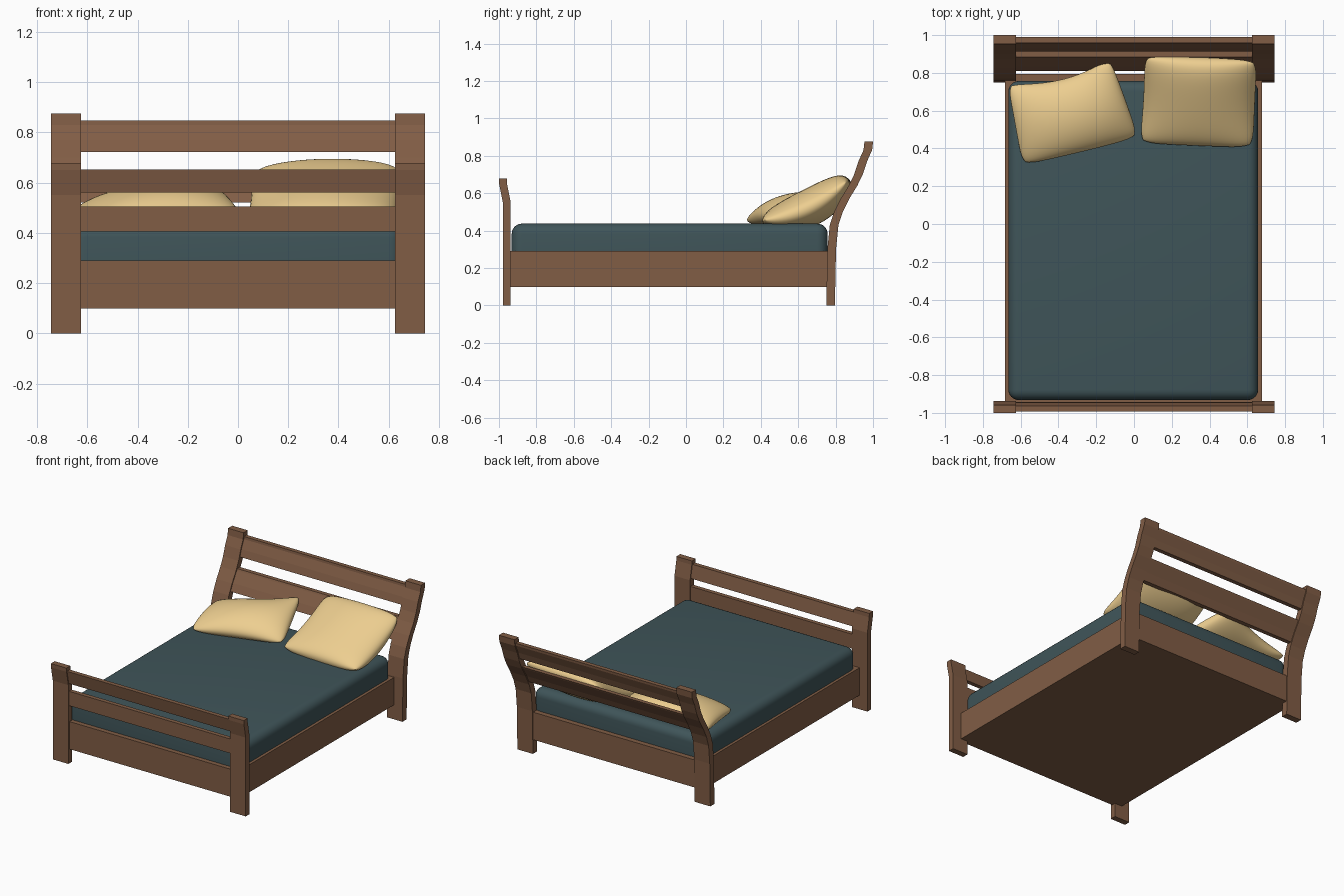
import bpy, bmesh, math
from mathutils import Vector

if "Cube" in bpy.data.objects:
    bpy.data.objects.remove(bpy.data.objects["Cube"])


def material(name, rgb):
    m = bpy.data.materials.new(name)
    m.diffuse_color = (*rgb, 1)
    m.use_nodes = True
    m.node_tree.nodes["Principled BSDF"].inputs["Base Color"].default_value = m.diffuse_color
    return m


WOOD = material("wood", (0.22, 0.11, 0.06))
TEAL = material("mattress_cloth", (0.05, 0.09, 0.10))
CREAM = material("pillow_cloth", (0.85, 0.62, 0.28))


def finish(name, bm, mat, smooth=None):
    bmesh.ops.recalc_face_normals(bm, faces=bm.faces)
    me = bpy.data.meshes.new(name)
    bm.to_mesh(me)
    bm.free()
    me.materials.append(mat)
    ob = bpy.data.objects.new(name, me)
    bpy.context.collection.objects.link(ob)
    if smooth:
        bpy.ops.object.select_all(action='DESELECT')
        ob.select_set(True)
        bpy.context.view_layer.objects.active = ob
        bpy.ops.object.shade_smooth_by_angle(angle=math.radians(smooth))
    return ob


def box(lo, hi):
    bm = bmesh.new()
    bmesh.ops.create_cube(bm, size=1)
    for v in bm.verts:
        v.co = [(a + b) / 2 + c * (b - a) for a, b, c in zip(lo, hi, v.co)]
    return bm


def y_at(path, z):
    for (ya, za), (yb, zb) in zip(path, path[1:]):
        if z <= zb:
            return ya + (yb - ya) * (z - za) / (zb - za)
    return path[-1][0]


def strip(name, path, z0, z1, half, x0, x1):
    """Board that follows the side-view path between two heights."""
    zs = [z0] + [z for _, z in path if z0 < z < z1] + [z1]
    side = [(y_at(path, z) - half, z) for z in zs]
    side += [(y_at(path, z) + half, z) for z in reversed(zs)]
    bm = bmesh.new()
    face = bm.faces.new([bm.verts.new((x0, y, z)) for y, z in side])
    ext = bmesh.ops.extrude_face_region(bm, geom=[face])
    moved = [g for g in ext["geom"] if isinstance(g, bmesh.types.BMVert)]
    bmesh.ops.translate(bm, vec=(x1 - x0, 0, 0), verts=moved)
    finish(name, bm, WOOD)


# Side-view centre lines (y, z) of the head and foot posts
HEAD = [(0.773, 0), (0.779, 0.3), (0.792, 0.43), (0.815, 0.5), (0.85, 0.57),
        (0.893, 0.64), (0.922, 0.70), (0.945, 0.77), (0.972, 0.83), (0.977, 0.875)]
FOOT = [(-0.958, 0), (-0.958, 0.55), (-0.978, 0.65), (-0.979, 0.677)]

# Posts
for label, x0, x1 in (("left", -0.745, -0.625), ("right", 0.625, 0.745)):
    strip("head_post_" + label, HEAD, 0, 0.875, 0.023, x0, x1)
    strip("foot_post_" + label, FOOT, 0, 0.677, 0.021, x0, x1)

# Cross rails
for name, path, z0, z1 in (("head_rail_upper", HEAD, 0.722, 0.847),
                           ("head_rail_lower", HEAD, 0.52, 0.652),
                           ("foot_rail_upper", FOOT, 0.56, 0.652),
                           ("foot_rail_lower", FOOT, 0.405, 0.505)):
    strip(name, path, z0, z1, 0.015, -0.63, 0.63)

# Bed base
finish("bed_base", box((-0.684, -0.965, 0.098), (0.677, 0.793, 0.29)), WOOD)

# Mattress with rounded top and corners
bm = box((-0.665, -0.932, 0.285), (0.657, 0.757, 0.437))
edges = [e for e in bm.edges if max(v.co.z for v in e.verts) > 0.4]
bmesh.ops.bevel(bm, geom=edges, offset=0.055, segments=6, profile=0.5, affect='EDGES')
finish("mattress", bm, TEAL, 50)


def pillow(name, grid, half):
    """Cushion swelling from a mid surface given by 3x3 points (front row first)."""
    n = 28
    P = [[Vector(p) for p in row] for row in grid]

    def weights(t):
        return t * (t - 1) / 2, 1 - t * t, t * (t + 1) / 2

    def mid(u, v):
        return sum((P[j][i] * a * b for j, b in enumerate(weights(v))
                    for i, a in enumerate(weights(u))), Vector())

    bm = bmesh.new()
    for side in (1, -1):
        rows = []
        for j in range(n + 1):
            row = []
            for i in range(n + 1):
                u = math.sin(math.pi * (i / n - 0.5))
                v = math.sin(math.pi * (j / n - 0.5))
                a, b = u * (1 - 0.06 * v ** 8), v * (1 - 0.06 * u ** 8)
                d = 0.01
                nrm = (mid(a + d, b) - mid(a - d, b)).cross(mid(a, b + d) - mid(a, b - d))
                h = half * (max(0, 1 - u * u) * max(0, 1 - v * v)) ** 0.45
                row.append(bm.verts.new(mid(a, b) + nrm.normalized() * h * side))
            rows.append(row)
        for j in range(n):
            for i in range(n):
                bm.faces.new((rows[j][i], rows[j][i + 1], rows[j + 1][i + 1], rows[j + 1][i]))
    bmesh.ops.remove_doubles(bm, verts=bm.verts, dist=0.0002)
    finish(name, bm, CREAM, 80)


# Left pillow lies flat with one raised corner
pillow("left_pillow", [[(-0.59, 0.31, 0.45), (-0.28, 0.385, 0.465), (0.022, 0.46, 0.46)],
                       [(-0.63, 0.53, 0.475), (-0.31, 0.58, 0.515), (-0.05, 0.67, 0.53)],
                       [(-0.67, 0.745, 0.475), (-0.38, 0.765, 0.505), (-0.13, 0.88, 0.60)]], 0.085)

# Right pillow leans on the headboard
pillow("right_pillow", [[(0.03, 0.43, 0.455), (0.325, 0.415, 0.45), (0.63, 0.405, 0.455)],
                        [(0.05, 0.67, 0.515), (0.34, 0.665, 0.525), (0.64, 0.65, 0.515)],
                        [(0.055, 0.89, 0.65), (0.35, 0.865, 0.68), (0.65, 0.865, 0.665)]], 0.1)
